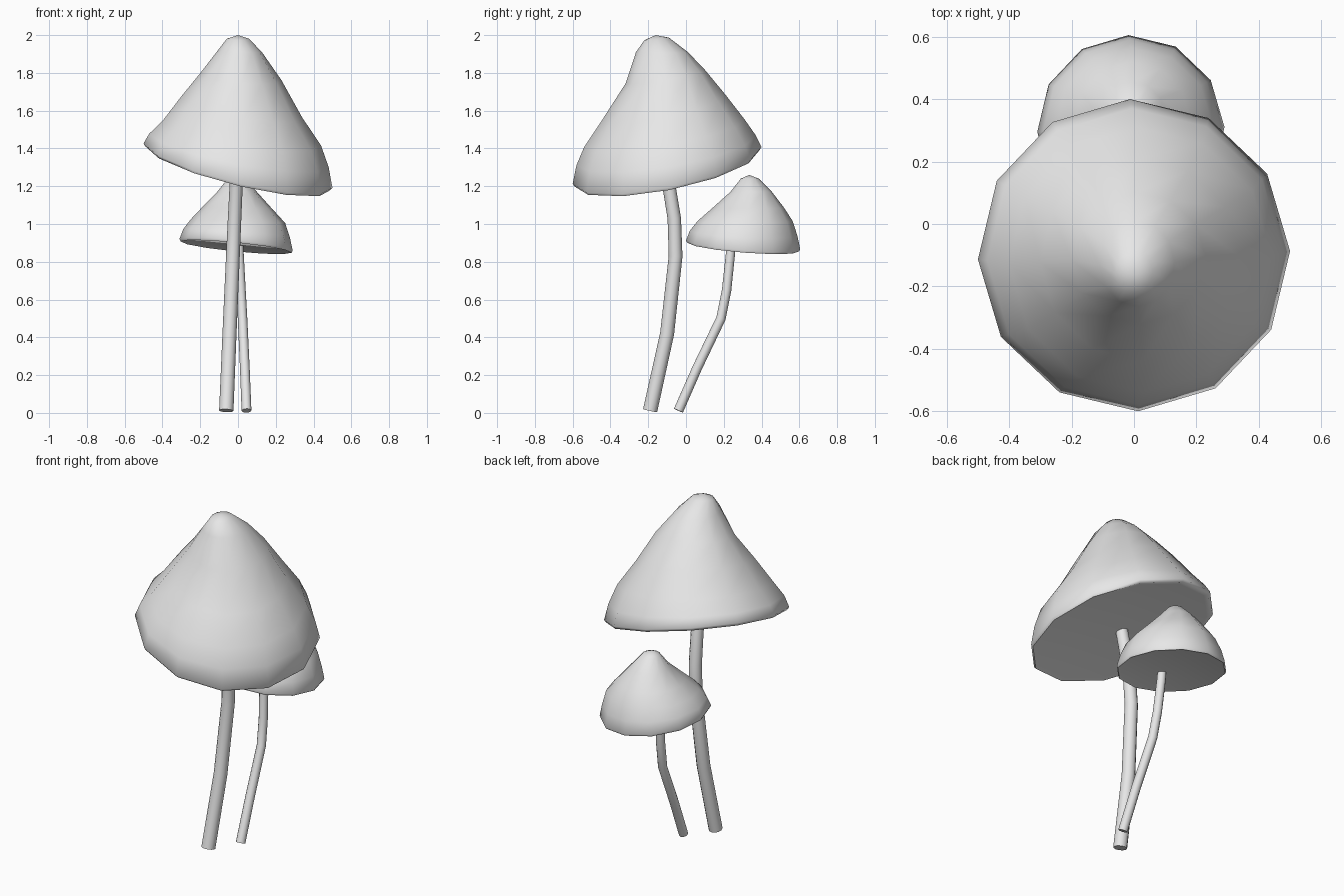
import bpy
import bmesh
from math import cos, sin, tau, radians
from mathutils import Vector

SIDES = 12

default_cube = bpy.data.objects.get("Cube")
if default_cube:
    bpy.data.objects.remove(default_cube, do_unlink=True)

# One plain colour for both mushrooms
grey = bpy.data.materials.new("light_grey")
grey.use_nodes = True
grey.diffuse_color = (0.8, 0.8, 0.8, 1)
grey.node_tree.nodes["Principled BSDF"].inputs["Base Color"].default_value = (0.8, 0.8, 0.8, 1)


def loft(name, rings, first_point=None, last_point=None):
    """Skin a list of point rings; each end is a fan to a point or a flat face."""
    bm = bmesh.new()
    loops = [[bm.verts.new(p) for p in ring] for ring in rings]
    for lower, upper in zip(loops, loops[1:]):
        for i in range(SIDES):
            j = (i + 1) % SIDES
            bm.faces.new((lower[i], lower[j], upper[j], upper[i]))
    for loop, point in ((loops[0], first_point), (loops[-1], last_point)):
        if point is None:
            bm.faces.new(loop)
            continue
        tip = bm.verts.new(point)
        for i in range(SIDES):
            bm.faces.new((loop[i], loop[(i + 1) % SIDES], tip))
    bmesh.ops.recalc_face_normals(bm, faces=bm.faces)
    mesh = bpy.data.meshes.new(name)
    bm.to_mesh(mesh)
    bm.free()
    mesh.materials.append(grey)
    obj = bpy.data.objects.new(name, mesh)
    bpy.context.collection.objects.link(obj)
    bpy.ops.object.select_all(action="DESELECT")
    obj.select_set(True)
    bpy.context.view_layer.objects.active = obj
    bpy.ops.object.shade_smooth_by_angle(angle=radians(65))
    return obj


def cap_ring(left, right, front, back, height, slope_x, slope_y, scale=1.0, lift=0.0):
    """Tilted oval ring spanning the given extents."""
    cx, cy = (left + right) / 2, (front + back) / 2
    rx, ry = (right - left) / 2 * scale, (back - front) / 2 * scale
    points = []
    for i in range(SIDES):
        a = tau * i / SIDES + radians(1.5)
        dx, dy = rx * cos(a), ry * sin(a)
        points.append(Vector((cx + dx, cy + dy, height + lift + slope_x * dx + slope_y * dy)))
    return points


def make_cap(name, levels, apex, lip):
    """Cap skinned from a rim upward, with a rolled lip and a flat underside."""
    rim = levels[0]
    rings = [cap_ring(*rim, scale=0.93, lift=-lip * 0.6),
             cap_ring(*rim, scale=0.98, lift=-lip),
             cap_ring(*rim)]
    rings += [cap_ring(*level) for level in levels[1:]]
    under = sum(rings[0], Vector()) / SIDES
    return loft(name, rings, under, apex)


def make_stem(name, path, radius_bottom, radius_top):
    """Bent tapered tube with rings square to its path."""
    path = [Vector(p) for p in path]
    rings = []
    for k, p in enumerate(path):
        along = (path[min(k + 1, len(path) - 1)] - path[max(k - 1, 0)]).normalized()
        side = Vector((0, 1, 0)).cross(along).normalized()
        other = along.cross(side)
        r = radius_bottom + (radius_top - radius_bottom) * k / (len(path) - 1)
        rings.append([p + r * (cos(tau * i / SIDES) * side + sin(tau * i / SIDES) * other)
                      for i in range(SIDES)])
    return loft(name, rings)


# Tall mushroom: levels are left, right, front, back, height, slope_x, slope_y
make_cap("large_cap", [
    (-0.50, 0.50, -0.60, 0.40, 1.31, -0.24, 0.19),
    (-0.47, 0.48, -0.58, 0.37, 1.39, -0.19, 0.16),
    (-0.40, 0.44, -0.54, 0.31, 1.48, -0.16, 0.17),
    (-0.30, 0.34, -0.44, 0.21, 1.62, -0.18, 0.19),
    (-0.20, 0.23, -0.32, 0.10, 1.78, -0.09, 0.17),
    (-0.11, 0.13, -0.265, 0.01, 1.91, -0.04, 0.0),
    (-0.06, 0.06, -0.22, -0.09, 1.98, 0.0, 0.1),
], (0, -0.16, 2.0), 0.015)
make_stem("large_stem", [
    (-0.062, -0.19, 0.012), (-0.045, -0.1, 0.42), (-0.027, -0.055, 0.83),
    (-0.018, -0.062, 1.03), (-0.01, -0.09, 1.2), (-0.006, -0.115, 1.33),
], 0.038, 0.034)

# Short mushroom
make_cap("small_cap", [
    (-0.31, 0.29, 0.0, 0.605, 0.89, -0.1, -0.08),
    (-0.29, 0.275, 0.02, 0.59, 0.95, -0.08, -0.05),
    (-0.25, 0.25, 0.06, 0.565, 1.015, -0.04, 0.0),
    (-0.19, 0.18, 0.14, 0.52, 1.085, -0.02, 0.0),
    (-0.11, 0.10, 0.235, 0.455, 1.17, 0.0, 0.0),
    (-0.055, 0.04, 0.29, 0.385, 1.24, 0.0, 0.0),
], (-0.01, 0.335, 1.26), 0.012)
make_stem("small_stem", [
    (0.045, -0.04, 0.012), (0.036, 0.06, 0.24), (0.024, 0.185, 0.5),
    (0.016, 0.215, 0.65), (0.006, 0.235, 0.84), (0.004, 0.24, 0.9),
], 0.026, 0.024)
